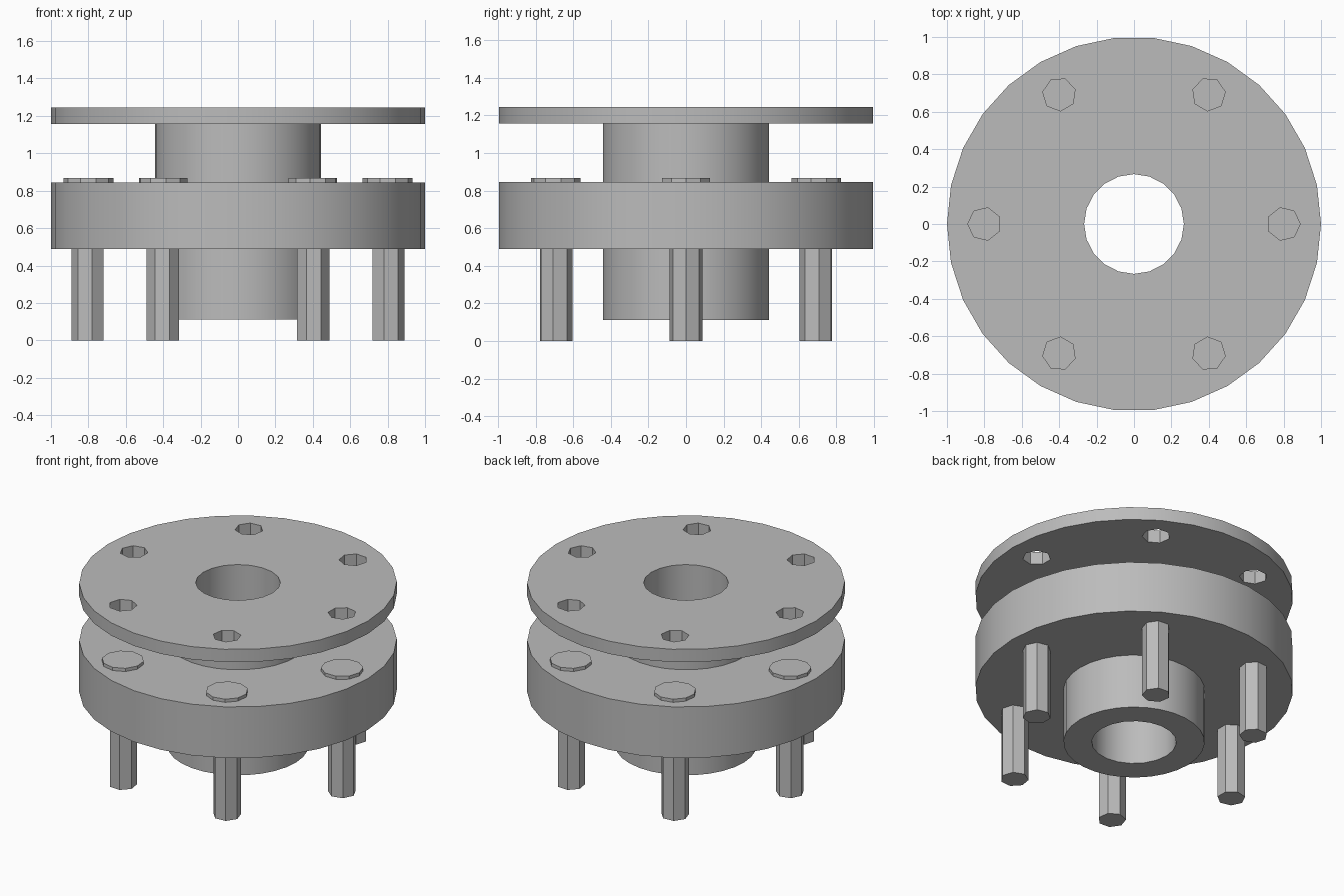
import bpy
import bmesh
from math import pi, tau, cos, sin
from mathutils import Matrix

if "Cube" in bpy.data.objects:
    bpy.data.objects.remove(bpy.data.objects["Cube"], do_unlink=True)

UNIT = 1 / 22.5      # one drawing millimetre
BOLTS = 6
BOLT_CIRCLE = 18

grey = bpy.data.materials.new("plain grey")
grey.use_nodes = True
grey.diffuse_color = (0.5, 0.5, 0.5, 1)
grey.node_tree.nodes["Principled BSDF"].inputs["Base Color"].default_value = (0.5, 0.5, 0.5, 1)


def add_prism(bm, sides, radius, low, high, placing=Matrix()):
    """Closed prism with its first corner pointing along +x."""
    ring = [bm.verts.new(placing @ Matrix.Translation(
        (radius * cos(tau * i / sides), radius * sin(tau * i / sides), low)).translation)
        for i in range(sides)]
    base = bm.faces.new(ring)
    wall = bmesh.ops.extrude_face_region(bm, geom=[base], use_keep_orig=True)
    tops = [g for g in wall["geom"] if isinstance(g, bmesh.types.BMVert)]
    bmesh.ops.translate(bm, verts=tops, vec=(0, 0, high - low))


def finish(name, bm):
    bmesh.ops.recalc_face_normals(bm, faces=bm.faces)
    bmesh.ops.scale(bm, verts=bm.verts, vec=(UNIT, UNIT, UNIT))
    mesh = bpy.data.meshes.new(name)
    bm.to_mesh(mesh)
    bm.free()
    mesh.materials.append(grey)
    obj = bpy.data.objects.new(name, mesh)
    bpy.context.collection.objects.link(obj)
    return obj


def activate(obj):
    bpy.ops.object.select_all(action="DESELECT")
    obj.select_set(True)
    bpy.context.view_layer.objects.active = obj


def bolt_place(i):
    return Matrix.Rotation(tau * i / BOLTS, 4, "Z") @ Matrix.Translation((BOLT_CIRCLE, 0, 0))


# Hub with thick flange and thin top plate, turned from one profile
profile = [(0, 2.5), (10, 2.5), (10, 11), (22.5, 11), (22.5, 19), (10, 19),
           (10, 26), (22.5, 26), (22.5, 28), (0, 28)]
bm = bmesh.new()
points = [bm.verts.new((r, 0, z)) for r, z in profile]
edges = [bm.edges.new(pair) for pair in zip(points, points[1:])]
bmesh.ops.spin(bm, geom=points + edges, axis=(0, 0, 1), cent=(0, 0, 0),
               steps=30, angle=tau)
bmesh.ops.remove_doubles(bm, verts=bm.verts, dist=0.001)
bmesh.ops.dissolve_limit(bm, angle_limit=pi / 90, verts=bm.verts, edges=bm.edges)
body = finish("flanged_hub", bm)

# Bore through the hub and bolt access holes through the top plate
bm = bmesh.new()
add_prism(bm, 20, 6, 1, 30)
for i in range(BOLTS):
    add_prism(bm, 7, 2, 25, 29, bolt_place(i))
cutter = finish("hole_cutter", bm)
cutter.hide_render = True
cut = body.modifiers.new("holes", "BOOLEAN")
cut.operation = "DIFFERENCE"
cut.solver = "EXACT"
cut.object = cutter
activate(body)
bpy.ops.object.modifier_apply(modifier=cut.name)
bpy.data.objects.remove(cutter, do_unlink=True)
bpy.ops.object.shade_smooth_by_angle(angle=pi / 6)

# Bolts: seven-sided shank and thin ten-sided head
for i in range(BOLTS):
    bm = bmesh.new()
    add_prism(bm, 7, 2, 0, 19, bolt_place(i))
    add_prism(bm, 10, 3, 19, 19.5, bolt_place(i))
    finish(f"bolt_{i + 1}", bm)
